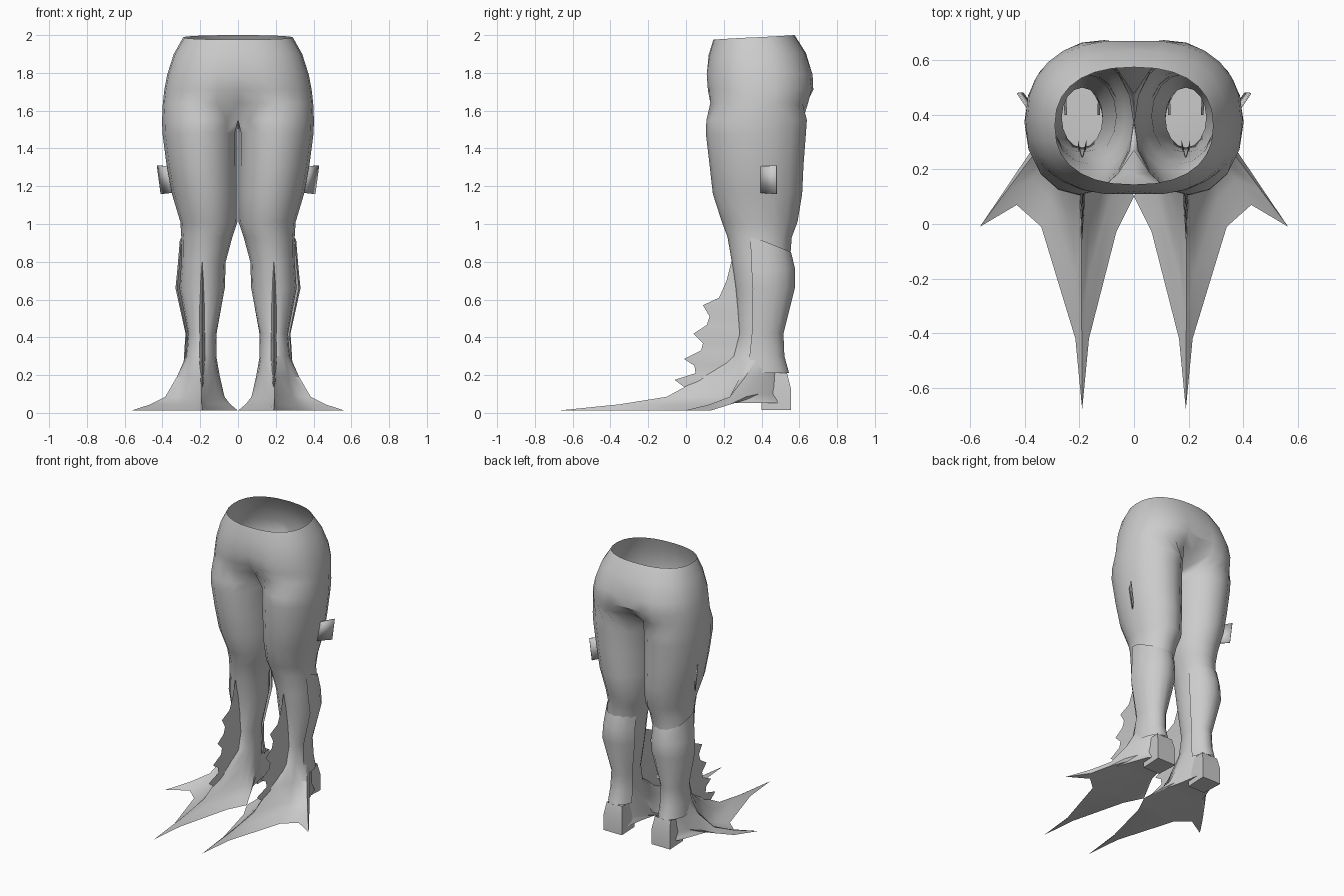
import bpy, bmesh
from math import sin, cos, pi, radians

cube = bpy.data.objects.get("Cube")
if cube:
    bpy.data.objects.remove(cube, do_unlink=True)

grey = bpy.data.materials.new("plain_grey")
grey.use_nodes = True
COLOR = (0.6, 0.6, 0.6, 1)
grey.diffuse_color = COLOR
grey.node_tree.nodes["Principled BSDF"].inputs["Base Color"].default_value = COLOR


def finish(name, bm, angle=35):
    """Turn a left-side bmesh into a mirrored, shaded object."""
    bmesh.ops.remove_doubles(bm, verts=bm.verts, dist=0.0005)
    bmesh.ops.recalc_face_normals(bm, faces=bm.faces)
    mesh = bpy.data.meshes.new(name)
    bm.to_mesh(mesh)
    bm.free()
    mesh.materials.append(grey)
    obj = bpy.data.objects.new(name, mesh)
    bpy.context.collection.objects.link(obj)
    bpy.ops.object.select_all(action='DESELECT')
    obj.select_set(True)
    bpy.context.view_layer.objects.active = obj
    bpy.ops.object.shade_smooth_by_angle(angle=radians(angle))
    mirror = obj.modifiers.new("Mirror", 'MIRROR')
    mirror.merge_threshold = 0.001
    return obj


def bridge(bm, a, b, closed):
    n = min(len(a), len(b))
    for k in range(n if closed else n - 1):
        j = (k + 1) % n
        bm.faces.new((a[k], a[j], b[j], b[k]))


def row(bm, points):
    return [bm.verts.new(p) for p in points]


START, SIDES = 13, 16    # leg rings begin at the inner front


def leg_ring(z, x0, x1, y0, y1, grow=0.0):
    """Closed oval, running from inner front round the outside."""
    cx, cy = (x0 + x1) / 2, (y0 + y1) / 2
    rx, ry = (x1 - x0) / 2 + grow, (y1 - y0) / 2 + grow
    pts = []
    for k in range(SIDES):
        t = 2 * pi * (k + START) / SIDES
        x = cx + rx * sin(t)
        if z > 1.5 and x < 0.05:
            x = 0
        pts.append((max(x, 0), cy - ry * cos(t), z))
    return pts


def hip_ring(z, w, y0, y1, dip, tilt):
    """Half oval from front centre to back centre, dented at the centre line."""
    pts = []
    for k in range(SIDES - 1):
        t = pi * k / (SIDES - 2)
        c = cos(t)
        y = (y0 + y1) / 2 - (y1 - y0) / 2 * abs(c) ** 0.85 * (1 if c > 0 else -1)
        x = w * abs(sin(t)) ** 0.85 if 0 < k < SIDES - 2 else 0
        dent = dip * max(0, 1 - x / 0.16)
        pts.append((x, y + (dent if c > 0 else -dent), z - tilt * c))
    return pts


# Hips and legs: z, half width, front, back, dent, tilt
HIPS = [(1.988, .29, .145, .575, 0, .012), (1.90, .34, .12, .635, 0, .005),
        (1.79, .375, .10, .68, .01, 0), (1.71, .39, .10, .69, .03, 0),
        (1.64, .398, .105, .67, .08, 0)]
# z, inner, outer, front, back
LEGS = [(1.55, 0, .402, .108, .64), (1.48, .002, .40, .105, .635),
        (1.31, .002, .378, .125, .622), (1.16, .002, .35, .142, .615),
        (1.01, .003, .305, .19, .59), (.93, .03, .30, .22, .56),
        (.80, .065, .30, .242, .55), (.66, .07, .31, .262, .55),
        (.42, .115, .265, .28, .50), (.30, .115, .275, .25, .51)]
# Webbed foot outline, from the front tip round the outside
SOLE = [(.19, -.68), (.215, -.42), (.34, -.01), (.43, .07), (.565, -.01), (.47, .13),
        (.36, .24), (.275, .47), (.19, .55), (.12, .49), (.10, .36), (.07, .24),
        (0, .10), (.03, .04), (.065, -.03), (.165, -.42)]
SOLE = SOLE[START:] + SOLE[:START]

bm = bmesh.new()
hips = [row(bm, hip_ring(*h)) for h in HIPS]
legs = [row(bm, leg_ring(*s)) for s in LEGS]
for a, b in zip(hips, hips[1:]):
    bridge(bm, a, b, False)
bridge(bm, hips[-1], legs[0], False)
ankle = leg_ring(*LEGS[-1])
for t, z in [(.17, .19), (.38, .085), (.65, .045), (1, .012)]:
    pts = []
    for (ax, ay, _), (sx, sy) in zip(ankle, SOLE):
        lift = .04 * t if sy > .2 else 0
        pts.append((ax + (sx - ax) * t, ay + (sy - ay) * t, z + lift))
    legs.append(row(bm, pts))
for a, b in zip(legs, legs[1:]):
    bridge(bm, a, b, True)
sole = bm.faces.new(legs[-1])
bmesh.ops.triangulate(bm, faces=[sole])
finish("hips_legs_and_webbed_feet", bm)

# Calf guard: shell over the outer and rear calf with a slanted top edge
GUARD = [(.90, .062, .302, .25, .55), (.76, .066, .315, .25, .572),
         (.66, .066, .325, .26, .57), (.42, .113, .272, .28, .51),
         (.30, .113, .28, .26, .515), (.21, .11, .285, .25, .54)]
bm = bmesh.new()
rings = []
for i, s in enumerate(GUARD):
    pts = leg_ring(*s, grow=.006)[6:15]
    if i == 0:
        pts = [(x, y, z + .03 - max(0, y - .36) * .4) for x, y, z in pts]
    rings.append(row(bm, pts))
for a, b in zip(rings, rings[1:]):
    bridge(bm, a, b, False)
finish("calf_guard", bm)

# Heel block, flared slightly toward the back
bm = bmesh.new()
low = [(.125, .40), (.255, .40), (.262, .555), (.118, .555)]
bottom = row(bm, [(x, y, .015) for x, y in low])
top = row(bm, [(x, y, .13 if y > .5 else .10) for x, y in low])
upper = row(bm, [(.19 + (x - .19) * .85, y - .02 * (y > .5), .21) for x, y in low])
bridge(bm, bottom, top, True)
bridge(bm, top, upper, True)
bm.faces.new(bottom)
finish("heel", bm)

# Spiny shin fin: jagged edge with flanks running back into the shin
EDGE = [(.245, .82), (.215, .70), (.175, .61), (.09, .57), (.125, .51), (.11, .465),
        (.04, .42), (.09, .37), (.08, .33), (-.01, .285), (.045, .25), (.05, .21),
        (-.06, .175), (0, .13), (-.08, .08)]
bm = bmesh.new()
edge = row(bm, [(.19, y, z) for y, z in EDGE])
for side in (-1, 1):
    base = row(bm, [(.19 + side * .016, min(.31, .13 + z * .45), z) for y, z in EDGE])
    bridge(bm, edge, base, False)
finish("shin_fin", bm, 20)

# Small angled plates standing out from the thighs
bm = bmesh.new()
plate = row(bm, [(.345, .39, 1.165), (.41, .478, 1.158), (.43, .478, 1.31), (.37, .39, 1.305)])
bm.faces.new(plate)
obj = finish("thigh_plate", bm)
solid = obj.modifiers.new("Solidify", 'SOLIDIFY')
solid.thickness = .006
